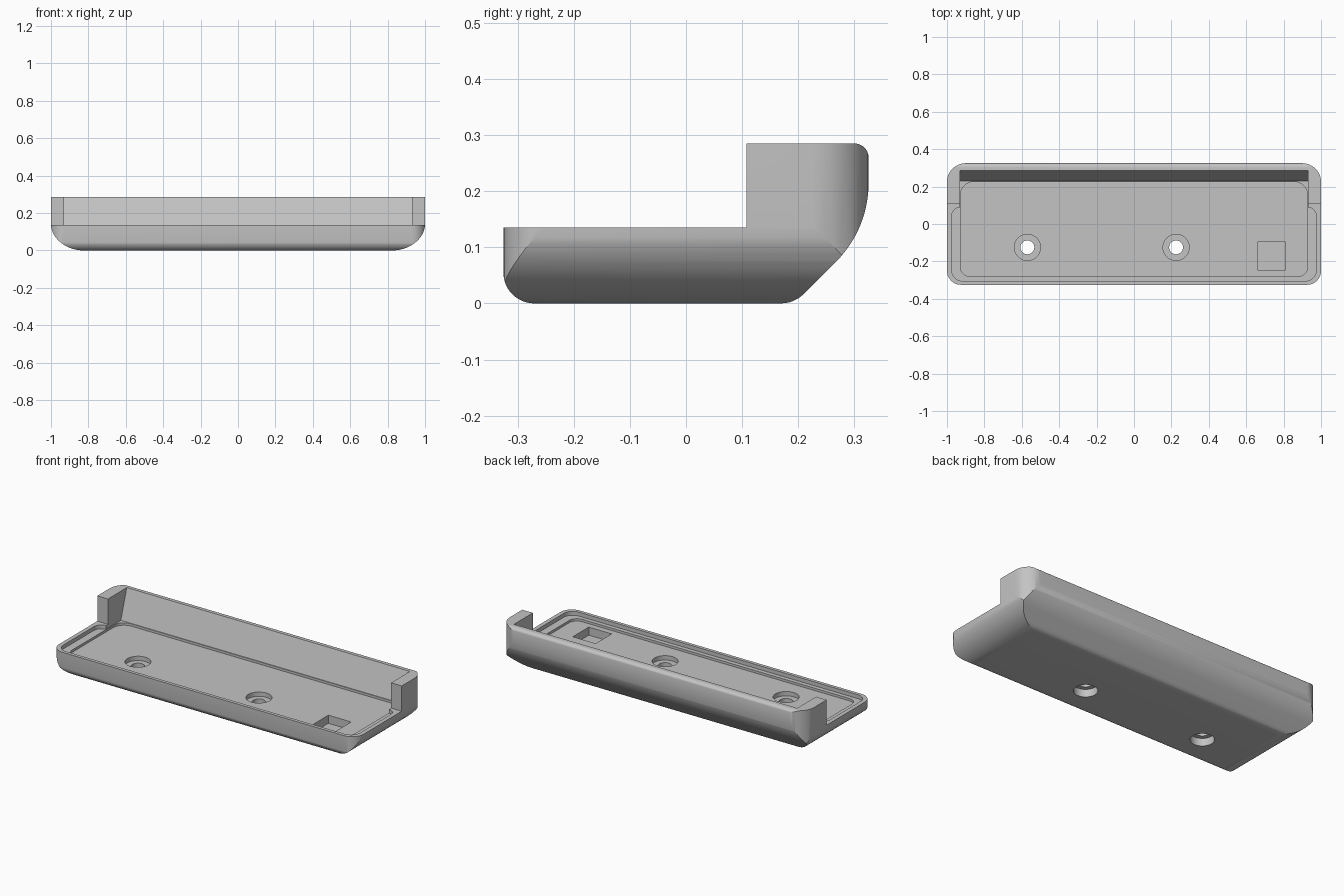
import bpy, bmesh, math

if "Cube" in bpy.data.objects:
    bpy.data.objects.remove(bpy.data.objects["Cube"])

grey = bpy.data.materials.new("light grey")
grey.diffuse_color = (0.55, 0.55, 0.55, 1)
grey.use_nodes = True
grey.node_tree.nodes["Principled BSDF"].inputs["Base Color"].default_value = grey.diffuse_color


def arc(cx, cy, rx, ry, a0, a1, n=12):
    """Points on an elliptical arc, angles in degrees."""
    out = []
    for i in range(n + 1):
        a = math.radians(a0 + (a1 - a0) * i / n)
        out.append((cx + rx * math.cos(a), cy + ry * math.sin(a)))
    return out


def round_rect(x, y0, y1, r_front, r_back):
    f, b = r_front, r_back
    return (arc(x - f, y0 + f, f, f, -90, 0) + arc(x - b, y1 - b, b, b, 0, 90)
            + arc(-x + b, y1 - b, b, b, 90, 180) + arc(-x + f, y0 + f, f, f, 180, 270))


def prism(name, pts, axis, lo, hi):
    """Closed solid made by extruding a 2D outline along an axis."""
    place = {"x": lambda p, t: (t, p[0], p[1]),
             "y": lambda p, t: (p[0], t, p[1]),
             "z": lambda p, t: (p[0], p[1], t)}[axis]
    bm = bmesh.new()
    a = [bm.verts.new(place(p, lo)) for p in pts]
    b = [bm.verts.new(place(p, hi)) for p in pts]
    n = len(pts)
    bm.faces.new(a[::-1])
    bm.faces.new(b)
    for i in range(n):
        bm.faces.new((a[i], a[(i + 1) % n], b[(i + 1) % n], b[i]))
    bmesh.ops.recalc_face_normals(bm, faces=bm.faces)
    me = bpy.data.meshes.new(name)
    bm.to_mesh(me)
    bm.free()
    ob = bpy.data.objects.new(name, me)
    bpy.context.collection.objects.link(ob)
    me.materials.append(grey)
    return ob


def combine(target, tool, operation):
    mod = target.modifiers.new("bool", "BOOLEAN")
    mod.operation, mod.object, mod.solver = operation, tool, "EXACT"
    bpy.context.view_layer.objects.active = target
    bpy.ops.object.modifier_apply(modifier=mod.name)
    bpy.data.objects.remove(tool, do_unlink=True)


# Side outline: low tray in front, tall curved back wall
side = (arc(-0.27, 0.055, 0.0555, 0.055, 180, 270)
        + arc(0.169, 0.058, 0.058, 0.058, -90, -45, 6)
        + arc(0.125, 0.215, 0.2005, 0.2, -45, 0, 14)
        + arc(0.3, 0.26, 0.0255, 0.025, 0, 90, 8)
        + [(0.108, 0.285), (0.108, 0.135), (-0.3255, 0.135)])
tray = prism("tray", side, "x", -1.1, 1.1)

# Rounded ends of the underside
ends = (arc(-0.82, 0.145, 0.1805, 0.145, 180, 270, 16)
        + arc(0.82, 0.145, 0.1805, 0.145, -90, 0, 16)
        + [(1.0005, 0.4), (-1.0005, 0.4)])
# sink the cutter slightly so its flat base clears the tray's underside
ends = [(x, z - 0.0005) for x, z in ends]
combine(tray, prism("end_shape", ends, "y", -0.5, 0.5), "INTERSECT")

# Rounded vertical corners
plan = round_rect(1.0, -0.325, 0.325, 0.075, 0.1)
combine(tray, prism("plan_shape", plan, "z", -0.1, 0.5), "INTERSECT")

# Opening between the cheeks with a leaning back wall
opening = [(0.0, 0.112), (0.229, 0.112), (0.285, 0.285), (0.301, 0.335), (0.0, 0.335)]
combine(tray, prism("opening", opening, "x", -0.93, 0.93), "DIFFERENCE")

# Shallow ledge inside the rim, then the deeper floor
ledge = round_rect(0.975, -0.305, 0.09, 0.06, 0.05)
combine(tray, prism("ledge_recess", ledge, "z", 0.112, 0.2), "DIFFERENCE")
floor = round_rect(0.928, -0.28, 0.225, 0.05, 0.07)
combine(tray, prism("floor_recess", floor, "z", 0.098, 0.19), "DIFFERENCE")

# Screw holes, recessed from above and below
for x in (-0.57, 0.225):
    for r, lo, hi in ((0.07, 0.072, 0.18), (0.037, -0.05, 0.15), (0.064, -0.05, 0.045)):
        ring = arc(x, -0.125, r, r, 0, 360, 40)[:-1]
        combine(tray, prism("screw_hole", ring, "z", lo, hi), "DIFFERENCE")

# Square pocket in the floor
square = [(0.66, -0.245), (0.81, -0.245), (0.81, -0.095), (0.66, -0.095)]
combine(tray, prism("square_pocket", square, "z", 0.05, 0.18), "DIFFERENCE")

bpy.ops.object.select_all(action="DESELECT")
tray.select_set(True)
bpy.context.view_layer.objects.active = tray
bpy.ops.object.shade_smooth_by_angle(angle=math.radians(25))
